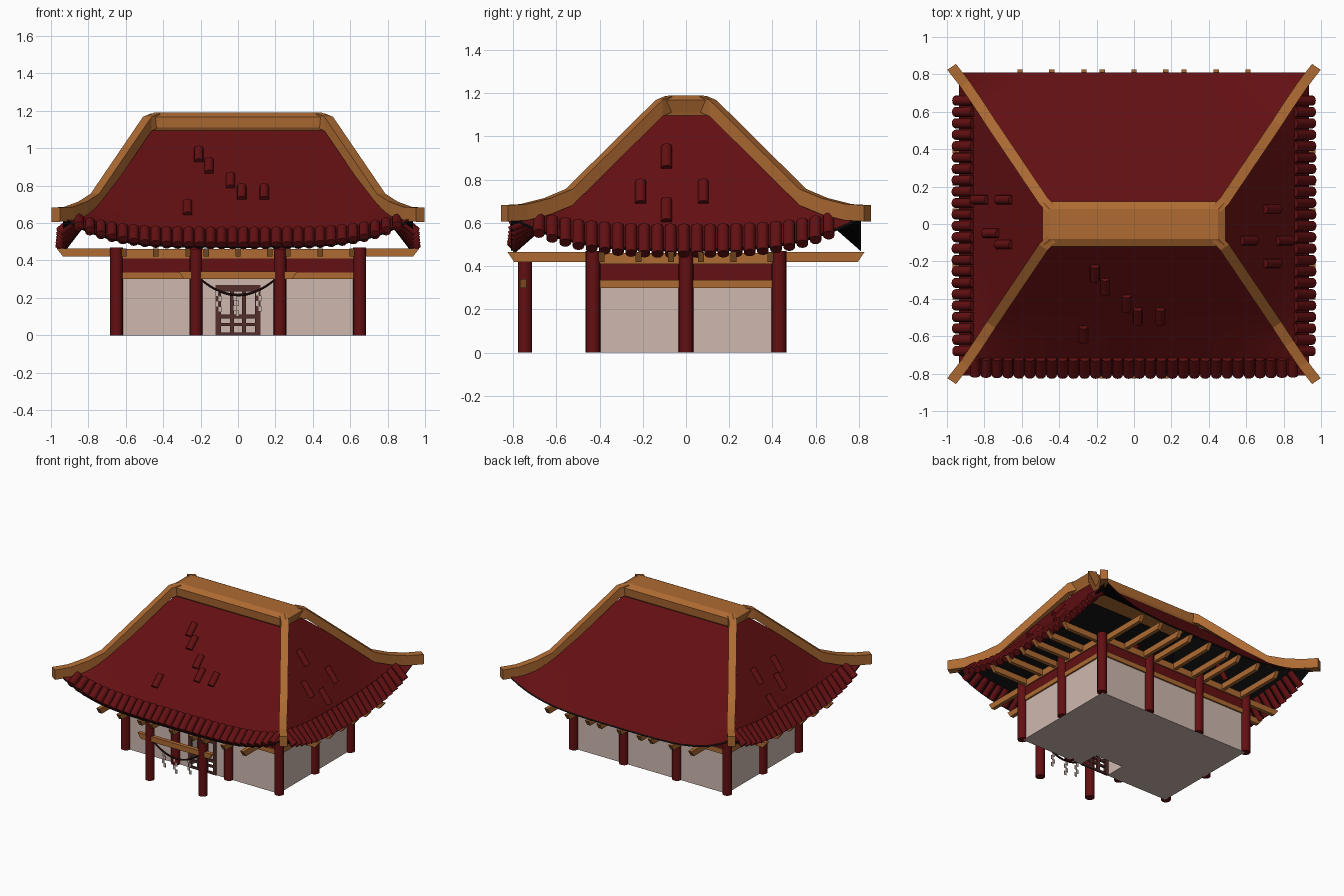
import bpy, bmesh, math
from mathutils import Vector

if "Cube" in bpy.data.objects:
    bpy.data.objects.remove(bpy.data.objects["Cube"])


def mat(name, r, g, b):
    m = bpy.data.materials.new(name)
    m.diffuse_color = (r, g, b, 1)
    m.use_nodes = True
    m.node_tree.nodes["Principled BSDF"].inputs["Base Color"].default_value = m.diffuse_color
    return m


RED = mat("dark_red", 0.125, 0.005, 0.006)
BROWN = mat("golden_brown", 0.42, 0.145, 0.032)
PLASTER = mat("pale_plaster", 0.62, 0.48, 0.43)
DOOR = mat("door_brown", 0.085, 0.027, 0.025)
ROPE = mat("dark_rope", 0.03, 0.007, 0.008)
BLACK = mat("black_soffit", 0.003, 0.003, 0.003)


def finish(name, bm, material, smooth=False, fix=True):
    if fix:
        bmesh.ops.recalc_face_normals(bm, faces=bm.faces)
    me = bpy.data.meshes.new(name)
    bm.to_mesh(me)
    bm.free()
    ob = bpy.data.objects.new(name, me)
    bpy.context.collection.objects.link(ob)
    me.materials.append(material)
    if smooth:
        bpy.ops.object.select_all(action='DESELECT')
        ob.select_set(True)
        bpy.context.view_layer.objects.active = ob
        bpy.ops.object.shade_smooth_by_angle(angle=math.radians(35))
    return ob


def loft(bm, rings):
    """Join vertex rings into a closed, capped solid."""
    rs = [[bm.verts.new(p) for p in r] for r in rings]
    n = len(rs[0])
    for a, b in zip(rs, rs[1:]):
        for i in range(n):
            bm.faces.new((a[i], a[(i + 1) % n], b[(i + 1) % n], b[i]))
    bm.faces.new(rs[0][::-1])
    bm.faces.new(rs[-1])


def rect(hx, hy, z, cx=0, cy=0):
    return [(cx - hx, cy - hy, z), (cx + hx, cy - hy, z), (cx + hx, cy + hy, z), (cx - hx, cy + hy, z)]


def box(bm, x0, x1, y0, y1, z0, z1):
    loft(bm, [rect((x1 - x0) / 2, (y1 - y0) / 2, z, (x0 + x1) / 2, (y0 + y1) / 2) for z in (z0, z1)])


def rod(bm, a, b, r, n=12):
    a, b = Vector(a), Vector(b)
    q = (b - a).to_track_quat('Z', 'Y')
    loft(bm, [[p + q @ Vector((r * math.cos(2 * math.pi * i / n), r * math.sin(2 * math.pi * i / n), 0))
               for i in range(n)] for p in (a, b)])


# Plaster body with a recess for the door
bm = bmesh.new()
H = 0.30
out = [(-.645, -.43), (-.12, -.43), (-.12, -.27), (.12, -.27), (.12, -.43),
       (.645, -.43), (.645, .43), (-.645, .43)]
loft(bm, [[(x, y, z) for x, y in out] for z in (0, 0.27)])
box(bm, -.645, .645, -.43, .43, 0.27, H)
finish("plaster_walls", bm, PLASTER)

# Horizontal bands above the walls
for name, z0, z1, g, m in (("wall_lintel", .30, .337, .012, BROWN),
                           ("red_frieze", .337, .41, .004, RED),
                           ("wall_top_plate", .41, .46, .012, BROWN)):
    bm = bmesh.new()
    box(bm, -.645 - g, .645 + g, -.43 - g, .43 + g, z0, z1)
    finish(name, bm, m)

# Columns around the body, plus two porch columns
bm = bmesh.new()
spots = [(x, y) for x in (-.65, -.225, .225, .65) for y in (-.43, .43)] + [(-.65, 0), (.65, 0)]
for x, y in spots:
    rod(bm, (x, y, 0), (x, y, .47), .034, 16)
finish("columns", bm, RED, True)
bm = bmesh.new()
for x in (-.225, .225):
    rod(bm, (x, -.745, 0), (x, -.745, .46), .033, 16)
finish("porch_columns", bm, RED, True)

# Porch cross beam with slanted ends
bm = bmesh.new()
loft(bm, [rect(.29, .015, .30, 0, -.752), rect(.315, .015, .34, 0, -.752)])
finish("porch_beam", bm, BROWN)

# Eave rafters with slanted outer ends
bm = bmesh.new()
for s in (-1, 1):
    for x in (-.61, -.44, -.267, -.17, 0, .17, .267, .44, .61):
        loft(bm, [rect(.014, (e - .42) / 2, z, x, s * (e + .42) / 2) for e, z in ((.795, .42), (.825, .465))])
    for y in (-.39, -.22, -.07, .07, .22, .39):
        loft(bm, [rect((e - .63) / 2, .014, z, s * (e + .63) / 2, y) for e, z in ((.935, .42), (.97, .465))])
finish("rafters", bm, BROWN)

# Hipped roof: straight slopes whose corners sweep up
AX, AY, BX, BY = .45, .09, .935, .81


def roof(side, u, t):
    """Point on a roof side; u runs along the eave, t goes from ridge 0 to eave 1."""
    w = (AX + (BX - AX) * t, AY + (BY - AY) * t)
    along, down = (w[0], w[1]) if side in "fb" else (w[1], w[0])
    s = min(1, abs(u) / along)
    z = 1.11 - .63 * t + .15 * max(0, (t - .6) / .4) ** 2 * s ** (4 if side in "fb" else 3)
    return Vector({"f": (u, -down, z), "b": (u, down, z), "r": (down, u, z), "l": (-down, u, z)}[side])


def roof_sheet(name, dz, m, up):
    bm = bmesh.new()
    NS, NT = 24, 20
    for side in "fbrl":
        g = []
        for j in range(NT + 1):
            t = j / NT
            half = AX + (BX - AX) * t if side in "fb" else AY + (BY - AY) * t
            g.append([bm.verts.new(roof(side, half * (2 * i / NS - 1), t) + Vector((0, 0, dz)))
                      for i in range(NS + 1)])
        for j in range(NT):
            for i in range(NS):
                bm.faces.new((g[j][i], g[j][i + 1], g[j + 1][i + 1], g[j + 1][i]))
    bmesh.ops.remove_doubles(bm, verts=bm.verts, dist=1e-5)
    for f in bm.faces:
        f.normal_update()
        if (f.normal.z > 0) != up:
            f.normal_flip()
    finish(name, bm, m, True, False)


roof_sheet("roof_slopes", 0, RED, True)
roof_sheet("roof_underside", -.012, BLACK, False)

# Round tiles along the front and side eaves
bm = bmesh.new()
for i in range(30):
    x = -.85 + 1.70 * i / 29
    rod(bm, roof("f", x, .87), roof("f", x, 1.0), .027)
for side in "lr":
    for i in range(23):
        y = -.68 + 1.34 * i / 22
        rod(bm, roof(side, y, .84), roof(side, y, 1.04), .027)
finish("eave_tiles", bm, RED, True)

# A few loose tiles on the slopes (side, along, distance out)
bm = bmesh.new()
for side, u, d in (("f", -.21, .26), ("f", -.155, .33), ("f", -.04, .42), ("f", .02, .49), ("f", .14, .49),
                   ("f", -.27, .585), ("r", -.09, .61), ("r", -.21, .735), ("r", .08, .735), ("r", -.09, .80),
                   ("l", .13, .82), ("l", .13, .69), ("l", -.05, .76), ("l", -.11, .69)):
    t = (d - AY) / (BY - AY) if side == "f" else (d - AX) / (BX - AX)
    k = .055 if side == "f" else .08
    rod(bm, roof(side, u, t - k), roof(side, u, t + k), .025)
finish("scattered_tiles", bm, RED, True)

# Main ridge
bm = bmesh.new()
loft(bm, [rect(.455, .095, 1.08), rect(.465, .115, 1.11), rect(.49, .12, 1.168), rect(.45, .08, 1.19)])
finish("main_ridge", bm, BROWN)

# Four upswept hip ridges
path = [(.44, .08, 1.187), (.485, .125, 1.168), (.765, .54, .757), (.83, .64, .715), (.905, .75, .687), (.975, .84, .682)]
bm = bmesh.new()
for sx in (-1, 1):
    for sy in (-1, 1):
        rings = []
        for x, y, z in path:
            a, b = .023, -.016
            rings.append([(sx * (x + k * a), sy * (y + k * b), z + h)
                          for k, h in ((-1, 0), (1, 0), (1, -.075), (-1, -.075))])
        loft(bm, rings)
finish("hip_ridges", bm, BROWN)

# Lattice door
bm = bmesh.new()
for x0, x1 in ((-.12, -.092), (-.042, -.022), (.022, .042), (.092, .12)):
    box(bm, x0, x1, -.437, -.42, 0, .27)
for z0, z1 in ((0, .015), (.05, .065), (.09, .11), (.235, .27)):
    box(bm, -.12, .12, -.436, -.421, z0, z1)
finish("lattice_door", bm, DOOR)

# Sagging rope between the porch columns
bm = bmesh.new()
N = 20
rope = [(.4 * i / N - .2, .215 + .085 * (2 * i / N - 1) ** 2) for i in range(N + 1)]
loft(bm, [[(x, -.745 + .007 * math.cos(a * math.pi / 4), z + .007 * math.sin(a * math.pi / 4)) for a in range(8)]
          for x, z in rope])
finish("hanging_rope", bm, ROPE, True)

# Zigzag paper streamers hanging from the rope
bm = bmesh.new()
for x in (-.105, -.01, .11):
    top = .215 + .085 * (x / .2) ** 2
    for k in range(4):
        c = x + (.007 if k % 2 else -.007)
        z = top - .028 * k
        box(bm, c - .009, c + .009, -.748, -.743, z - .03, z)
finish("paper_streamers", bm, PLASTER)
